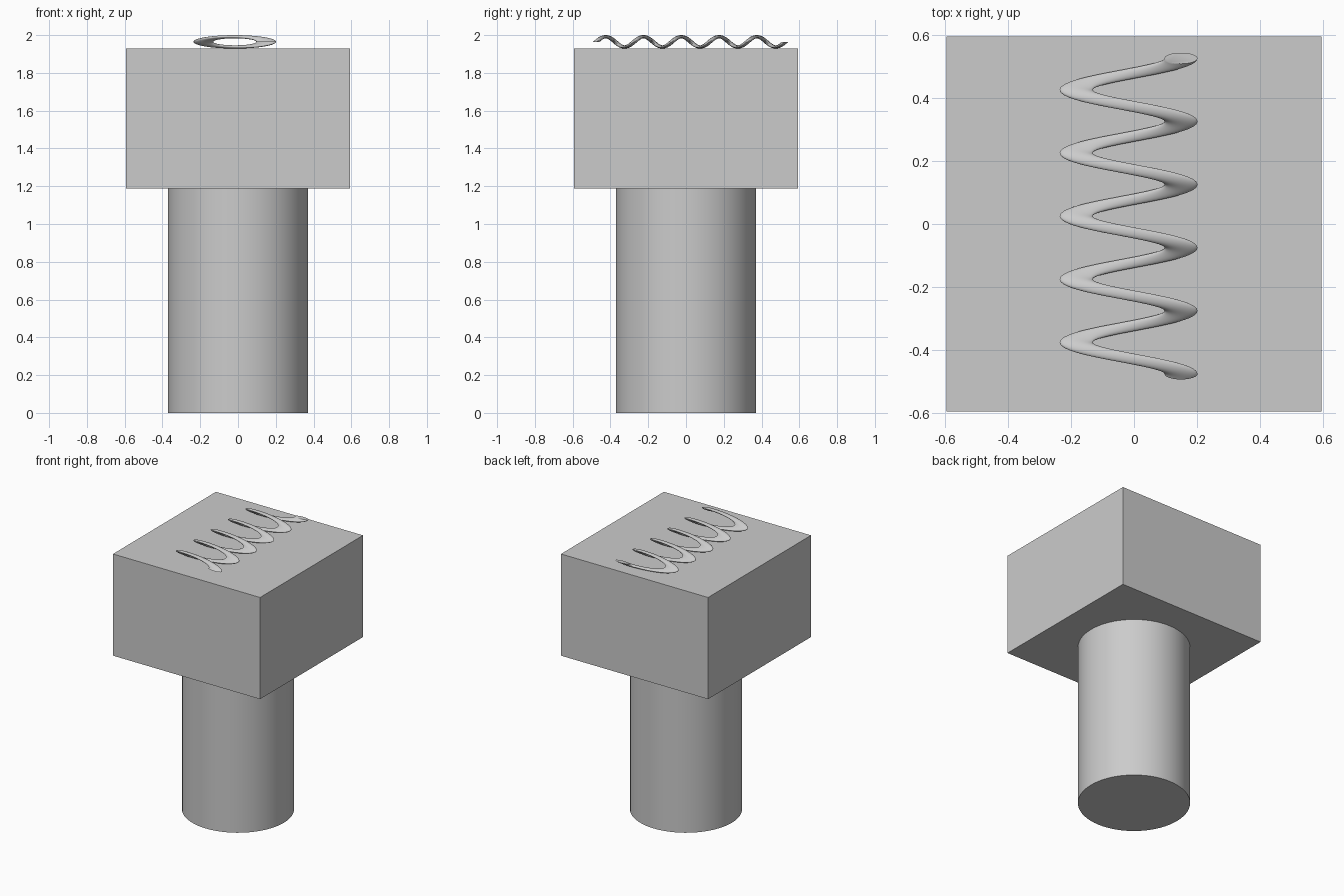
import bpy, bmesh
from math import sin, cos, tau, radians

if "Cube" in bpy.data.objects:
    bpy.data.objects.remove(bpy.data.objects["Cube"], do_unlink=True)

grey = bpy.data.materials.new("plain grey")
grey.use_nodes = True
GREY = (0.6, 0.6, 0.6, 1)
grey.diffuse_color = GREY
grey.node_tree.nodes["Principled BSDF"].inputs["Base Color"].default_value = GREY


def finish(obj, name, smooth=True):
    obj.name = name
    obj.data.materials.append(grey)
    bpy.ops.object.select_all(action="DESELECT")
    obj.select_set(True)
    bpy.context.view_layer.objects.active = obj
    if smooth:
        bpy.ops.object.shade_smooth_by_angle(angle=radians(35))


UNIT = 0.742           # shaft diameter and block height
SHAFT_H = 1.6 * UNIT   # also the width of the block

# Round shaft
bpy.ops.mesh.primitive_cylinder_add(vertices=64, radius=UNIT / 2, depth=SHAFT_H,
                                    location=(0, 0, SHAFT_H / 2))
finish(bpy.context.object, "shaft")

# Square block on top of the shaft
bpy.ops.mesh.primitive_cube_add(size=1, location=(0, 0, SHAFT_H + UNIT / 2))
block = bpy.context.object
block.scale = (SHAFT_H, SHAFT_H, UNIT)
bpy.ops.object.transform_apply(location=False, rotation=False, scale=True)
finish(block, "block", smooth=False)

# Flattened coil spring lying along y on the block
TURNS, STEPS, SIDES = 5, 48, 24
PITCH, START_Y = 0.2, -0.475
COIL_R, WIRE_R, WIRE_Y = 0.166, 0.0525, 0.0175
FLATTEN = 0.1625
CENTRE_X, CENTRE_Z = -0.017, 1.9645

bm = bmesh.new()
rings = []
for i in range(TURNS * STEPS + 1):
    t = tau * i / STEPS
    ring = []
    for j in range(SIDES):
        a = tau * j / SIDES
        r = COIL_R + WIRE_R * cos(a)
        ring.append(bm.verts.new((CENTRE_X + r * cos(t),
                                  START_Y + PITCH * i / STEPS + WIRE_Y * sin(a),
                                  CENTRE_Z + FLATTEN * r * sin(t))))
    rings.append(ring)
for low, high in zip(rings, rings[1:]):
    for j in range(SIDES):
        k = (j + 1) % SIDES
        bm.faces.new((low[j], low[k], high[k], high[j]))
bm.faces.new(rings[0])
bm.faces.new(rings[-1])
bmesh.ops.recalc_face_normals(bm, faces=bm.faces)
mesh = bpy.data.meshes.new("coil_spring")
bm.to_mesh(mesh)
bm.free()
spring = bpy.data.objects.new("coil_spring", mesh)
bpy.context.collection.objects.link(spring)
finish(spring, "coil_spring")
